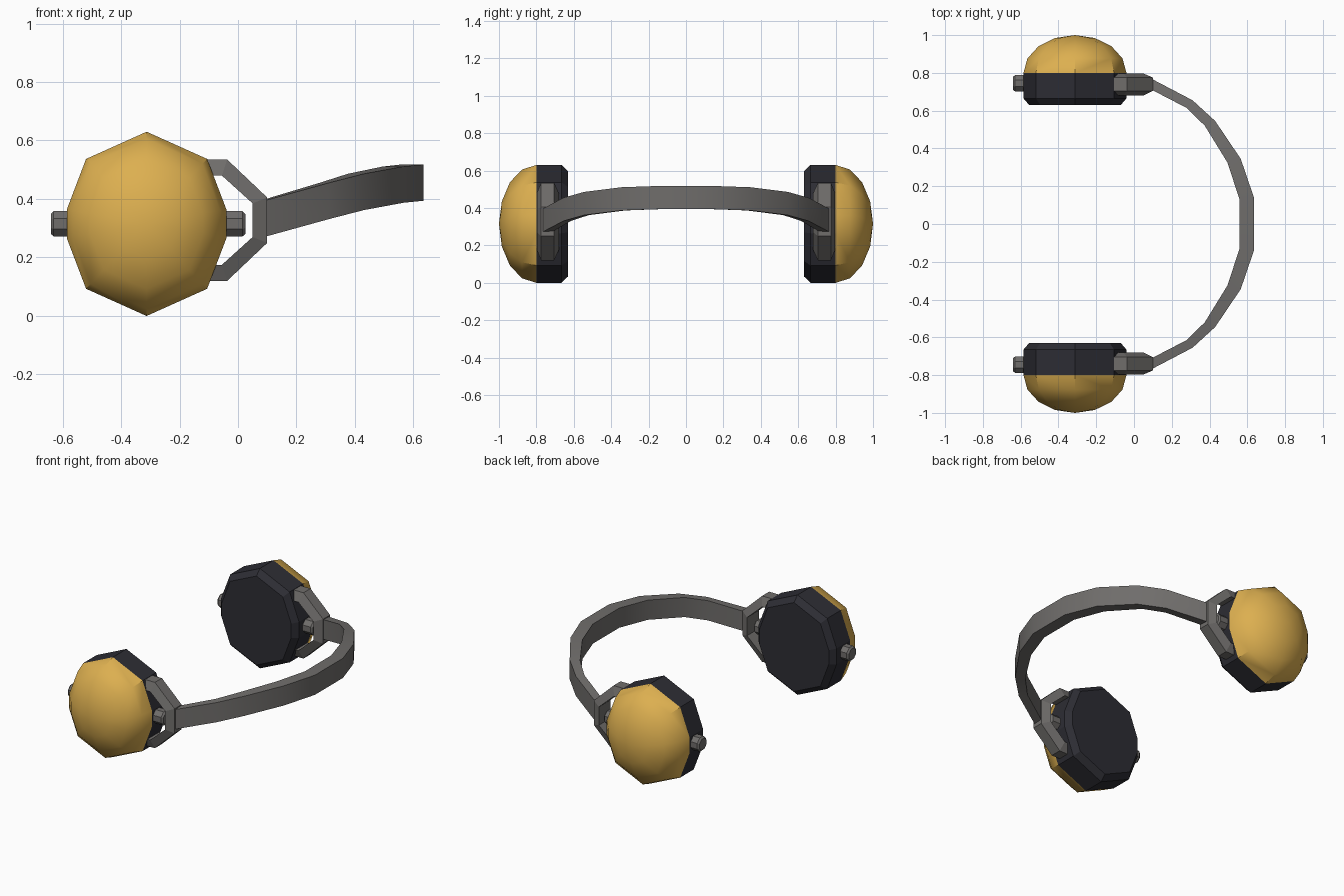
import bpy, bmesh, math
from mathutils import Vector

if "Cube" in bpy.data.objects:
    bpy.data.objects.remove(bpy.data.objects["Cube"])


def material(name, rgb):
    m = bpy.data.materials.new(name)
    m.diffuse_color = (*rgb, 1)
    m.use_nodes = True
    m.node_tree.nodes["Principled BSDF"].inputs["Base Color"].default_value = m.diffuse_color
    return m


YELLOW = material("yellow_shell", (0.72, 0.43, 0.08))
DARK = material("dark_padding", (0.026, 0.026, 0.034))
GREY = material("grey_metal", (0.16, 0.153, 0.147))
CX, CZ = -0.3125, 0.315


def loft(name, rings, mat, smooth=None, tip=None, closed=False):
    """Skin equal-sized rings; cap the ends, or close the last with a tip point."""
    bm = bmesh.new()
    vs = [[bm.verts.new(p) for p in r] for r in rings]
    n = len(vs[0])
    pairs = list(zip(vs, vs[1:])) + ([(vs[-1], vs[0])] if closed else [])
    for a, b in pairs:
        for i in range(n):
            j = (i + 1) % n
            bm.faces.new((a[i], a[j], b[j], b[i]))
    if not closed:
        bm.faces.new(vs[0])
        if tip:
            t = bm.verts.new(tip)
            for i in range(n):
                bm.faces.new((vs[-1][i], vs[-1][(i + 1) % n], t))
        else:
            bm.faces.new(vs[-1])
    bmesh.ops.recalc_face_normals(bm, faces=bm.faces)
    me = bpy.data.meshes.new(name)
    bm.to_mesh(me)
    bm.free()
    me.materials.append(mat)
    ob = bpy.data.objects.new(name, me)
    bpy.context.collection.objects.link(ob)
    if smooth:
        bpy.context.view_layer.objects.active = ob
        ob.select_set(True)
        bpy.ops.object.shade_smooth_by_angle(angle=math.radians(smooth))
        ob.select_set(False)
    return ob


# Ear cup outline: octagon with its side corners cut flat
quarter = [(0, 0.315), (0.207, 0.222), (0.2725, 0.05)]
half = quarter + [(x, -z) for x, z in reversed(quarter)]
OUTLINE = half + [(-x, z) for x, z in reversed(half[1:-1])]


def cup_ring(s, y):
    return [(CX + x * s, y, CZ + z * s) for x, z in OUTLINE]


def pin_ring(x, r, y):
    return [(x, y + r * math.cos(a), CZ + r * math.sin(a))
            for a in (math.pi / 4 * (k + 0.5) for k in range(8))]


# Yoke outlines in x, z (upper half, then mirrored)
def mirrored(pts):
    return pts + [(x, 0.655 - z) for x, z in reversed(pts)]


outer = mirrored([(-0.105, 0.535), (-0.037, 0.535), (0.10, 0.405)])
inner = mirrored([(-0.105, 0.48), (-0.055, 0.48), (0.05, 0.385)])

for side, s in (("left", -1), ("right", 1)):
    # padded cushion
    loft(side + "_cushion", [cup_ring(0.89, s * 0.63), cup_ring(1, s * 0.665),
                             cup_ring(1, s * 0.80)], DARK)
    # domed outer shell
    angles = [math.radians(a) for a in (0, 22.5, 45, 67.5)]
    loft(side + "_shell", [cup_ring(math.cos(a), s * (0.80 + 0.2 * math.sin(a)))
                           for a in angles], YELLOW, 40, tip=(CX, s, CZ))
    # pivot pin through the cup
    y = s * 0.745
    loft(side + "_pivot_pin", [pin_ring(-0.64, 0.037, y), pin_ring(-0.63, 0.047, y),
                               pin_ring(0.015, 0.047, y), pin_ring(0.025, 0.037, y)], GREY)
    # forked yoke, narrower on its outer face
    loft(side + "_yoke", [[(ox, s * 0.705, oz), (ox, s * 0.775, oz),
                           (ix, s * 0.797, iz), (ix, s * 0.68, iz)]
                          for (ox, oz), (ix, iz) in zip(outer, inner)], GREY)

# Headband: outer x, y, inner x, y, mid height
arm = [(0.10, 0.765, 0.085, 0.715, 0.335), (0.31, 0.655, 0.278, 0.615, 0.393),
       (0.43, 0.545, 0.375, 0.52, 0.424), (0.565, 0.345, 0.495, 0.325, 0.449),
       (0.635, 0.14, 0.558, 0.132, 0.456)]
path = arm + [(a, -b, c, -d, z) for a, b, c, d, z in reversed(arm)]
H = 0.062
loft("headband", [[(a, b, z - H), (a, b, z + H), (c, d, z + H), (c, d, z - H)]
                  for a, b, c, d, z in path], GREY, 35)
